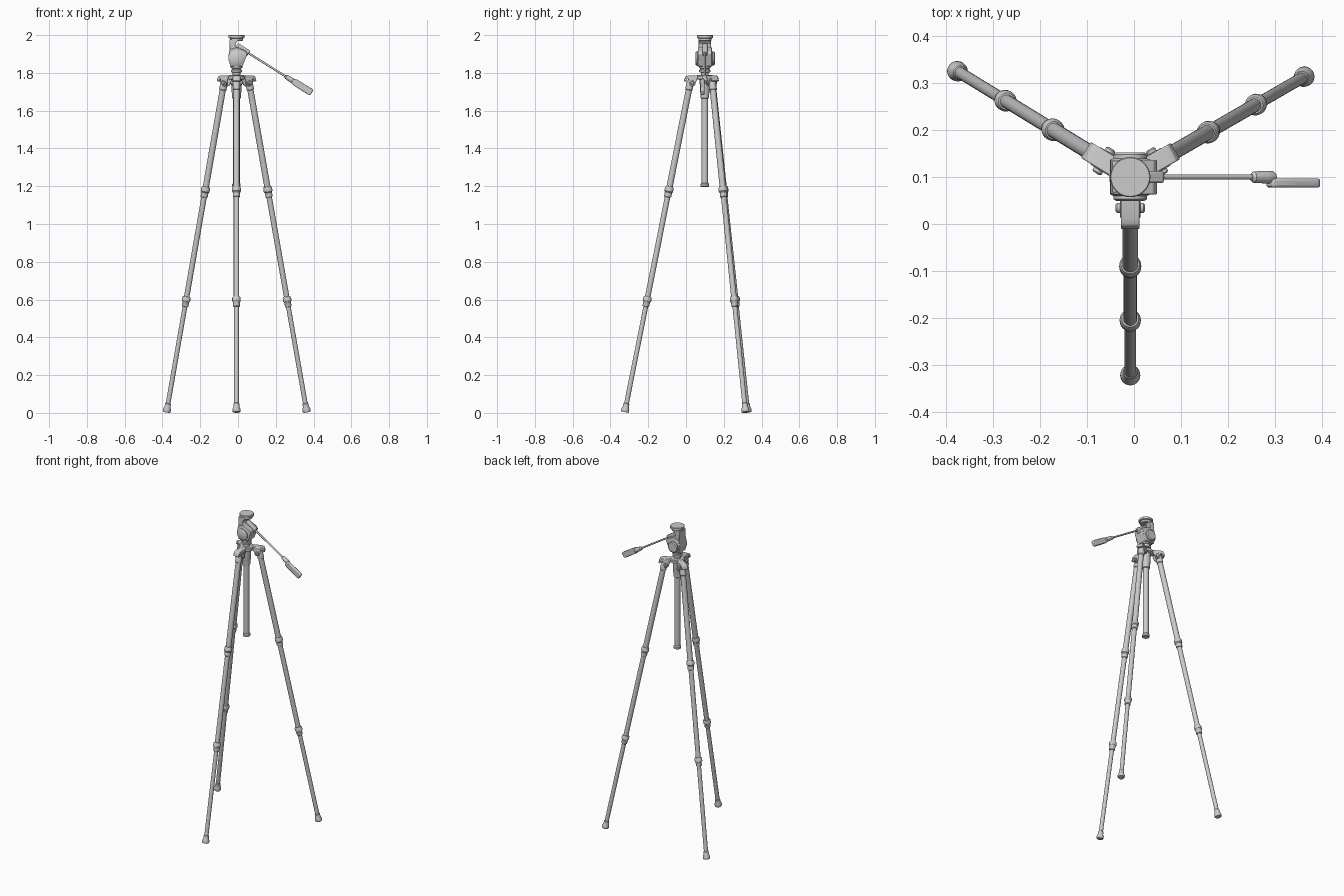
import bpy, bmesh, math
from mathutils import Vector, Matrix

if "Cube" in bpy.data.objects:
    bpy.data.objects.remove(bpy.data.objects["Cube"])

AX, AY = -0.008, 0.1   # tripod axis


def finish(bm, name, bevel=0.0):
    bmesh.ops.recalc_face_normals(bm, faces=bm.faces)
    me = bpy.data.meshes.new(name)
    bm.to_mesh(me)
    bm.free()
    ob = bpy.data.objects.new(name, me)
    bpy.context.collection.objects.link(ob)
    if bevel:
        m = ob.modifiers.new("bevel", 'BEVEL')
        m.width, m.segments, m.limit_method = bevel, 2, 'ANGLE'
    bpy.ops.object.select_all(action='DESELECT')
    ob.select_set(True)
    bpy.context.view_layer.objects.active = ob
    bpy.ops.object.shade_smooth_by_angle(angle=math.radians(35))
    return ob


def lathe(name, profile, origin, direction, n=28):
    """Turned solid: profile of (radius, distance along direction)."""
    q = Vector(direction).normalized().to_track_quat('Z', 'Y')
    mat = Matrix.Translation(origin) @ q.to_matrix().to_4x4()
    bm = bmesh.new()
    rings = [[bm.verts.new(mat @ Vector((r * math.cos(2 * math.pi * i / n),
                                         r * math.sin(2 * math.pi * i / n), h)))
              for i in range(n)] for r, h in profile]
    for a, b in zip(rings, rings[1:]):
        for i in range(n):
            j = (i + 1) % n
            bm.faces.new((a[i], a[j], b[j], b[i]))
    bm.faces.new(rings[0])
    bm.faces.new(rings[-1])
    return finish(bm, name)


def prism(name, pts, half, mat, offset=0.0, bevel=0.003):
    """Outline in the local xz plane, extruded along local y."""
    bm = bmesh.new()
    a = [bm.verts.new(mat @ Vector((x, offset - half, z))) for x, z in pts]
    b = [bm.verts.new(mat @ Vector((x, offset + half, z))) for x, z in pts]
    bm.faces.new(a)
    bm.faces.new(b)
    for i in range(len(pts)):
        j = (i + 1) % len(pts)
        bm.faces.new((a[i], a[j], b[j], b[i]))
    return finish(bm, name, bevel)


def rect(x0, x1, z0, z1):
    return [(x0, z0), (x1, z0), (x1, z1), (x0, z1)]


# legs with clamps, feet, hinges and crown arms
for side, deg, reach in (("front", -90, .424), ("right", 30, .43), ("left", 148.5, .434)):
    az = math.radians(deg)
    frame = Matrix.Translation((AX, AY, 0)) @ Matrix.Rotation(az, 4, 'Z')
    foot = frame @ Vector((reach, 0, 0.004))
    top = frame @ Vector((0.077, 0, 1.75))
    d = top - foot
    s = d.length / 1.746
    for part, prof in (
        ("lower_tube", [(.0125, .03), (.0125, .59)]),
        ("middle_tube", [(.0145, .58), (.0145, 1.17)]),
        ("upper_tube", [(.0165, 1.15), (.0165, 1.72)]),
        ("foot", [(.019, 0), (.0215, .004), (.021, .016), (.016, .028), (.0155, .045), (.013, .048)]),
        ("lower_clamp", [(.015, .558), (.0175, .56), (.018, .582), (.0225, .588), (.0225, .604), (.018, .612), (.0145, .613)]),
        ("upper_clamp", [(.017, 1.138), (.019, 1.14), (.019, 1.163), (.0235, 1.169), (.0235, 1.185), (.0195, 1.194), (.0165, 1.195)]),
        ("leg_cap", [(.0165, 1.705), (.0195, 1.708), (.0195, 1.745), (.014, 1.762)]),
    ):
        lathe(side + "_" + part, [(r, h * s) for r, h in prof], foot, d)
    prism(side + "_crown_arm", [(0, 1.787), (.088, 1.787), (.104, 1.78), (.112, 1.757),
                                (.101, 1.754), (.094, 1.768), (0, 1.766)], .02, frame)
    for sg in (-1, 1):
        prism(side + "_hinge_cheek", [(.04, 1.77), (.052, 1.735), (.066, 1.728), (.08, 1.735), (.088, 1.77)],
              .003, frame, sg * .0185, .0015)
        lathe(side + "_hinge_bolt", [(.011, 0), (.011, .007), (.007, .01)],
              frame @ Vector((.066, sg * .021, 1.748)),
              frame.to_3x3() @ Vector((0, sg, 0)), 16)

# crown hub, centre column and sleeve
base = Vector((AX, AY, 0))
up = (0, 0, 1)
lathe("crown_hub", [(.038, 1.764), (.045, 1.768), (.045, 1.784), (.04, 1.788)], base, up)
lathe("column_sleeve", [(.019, 1.665), (.023, 1.668), (.023, 1.69), (.026, 1.70), (.028, 1.77)], base, up)
lathe("centre_column", [(.0175, 1.205), (.0175, 1.80)], base, up)
lathe("column_end_cap", [(.019, 1.197), (.0225, 1.2), (.0225, 1.212), (.0175, 1.218)], base, up)
lathe("column_collar", [(.02, 1.785), (.02, 1.802), (.03, 1.804), (.03, 1.815), (.025, 1.818),
                        (.025, 1.824), (.031, 1.826), (.031, 1.84)], base, up)

# pan head: tilt drum, body and neck
head = Matrix.Translation((AX, AY, 0))
drum = Vector((AX, AY, 1.876))
lathe("tilt_drum", [(.030, -.051), (.036, -.047), (.036, -.040), (.043, -.037), (.043, .037),
                    (.036, .040), (.036, .048), (.030, .053)], drum, (0, 1, 0), 36)
prism("head_body", [(-.034, 1.835), (.032, 1.835), (.044, 1.865), (.058, 1.9), (.05, 1.915),
                    (.006, 1.935), (-.036, 1.925), (-.042, 1.895)], .037, head)
prism("head_neck", [(-.036, 1.90), (.02, 1.90), (.014, 1.93), (-.004, 1.937), (-.007, 1.95),
                    (.002, 1.965), (.022, 1.978), (-.038, 1.978)], .033, head)
lathe("camera_plate", [(.03, 1.968), (.035, 1.972), (.035, 1.983), (.043, 1.985), (.043, 1.998), (.041, 2.0)],
      base, up, 40)

# pan handle, built along its own sloping axis
start = Vector((-.004, AY, 1.942))
ang = math.atan2(.21, .335)
slope = Matrix.Translation(start) @ Matrix.Rotation(ang, 4, 'Y')
axis = slope.to_3x3() @ Vector((1, 0, 0))
prism("handle_socket", rect(-.005, .072, -.02, .016), .013, slope, 0, .005)
lathe("handle_rod", [(.0055, .05), (.0055, .34)], start, axis, 16)
lathe("handle_collar", [(.007, .30), (.012, .306), (.0135, .335), (.0135, .352), (.01, .358)], start, axis, 20)
prism("handle_grip", [(.345, -.014), (.365, -.018), (.458, -.019), (.466, -.014), (.466, .014),
                      (.458, .019), (.365, .018), (.345, .014)], .0095, slope, -.0125, .005)
